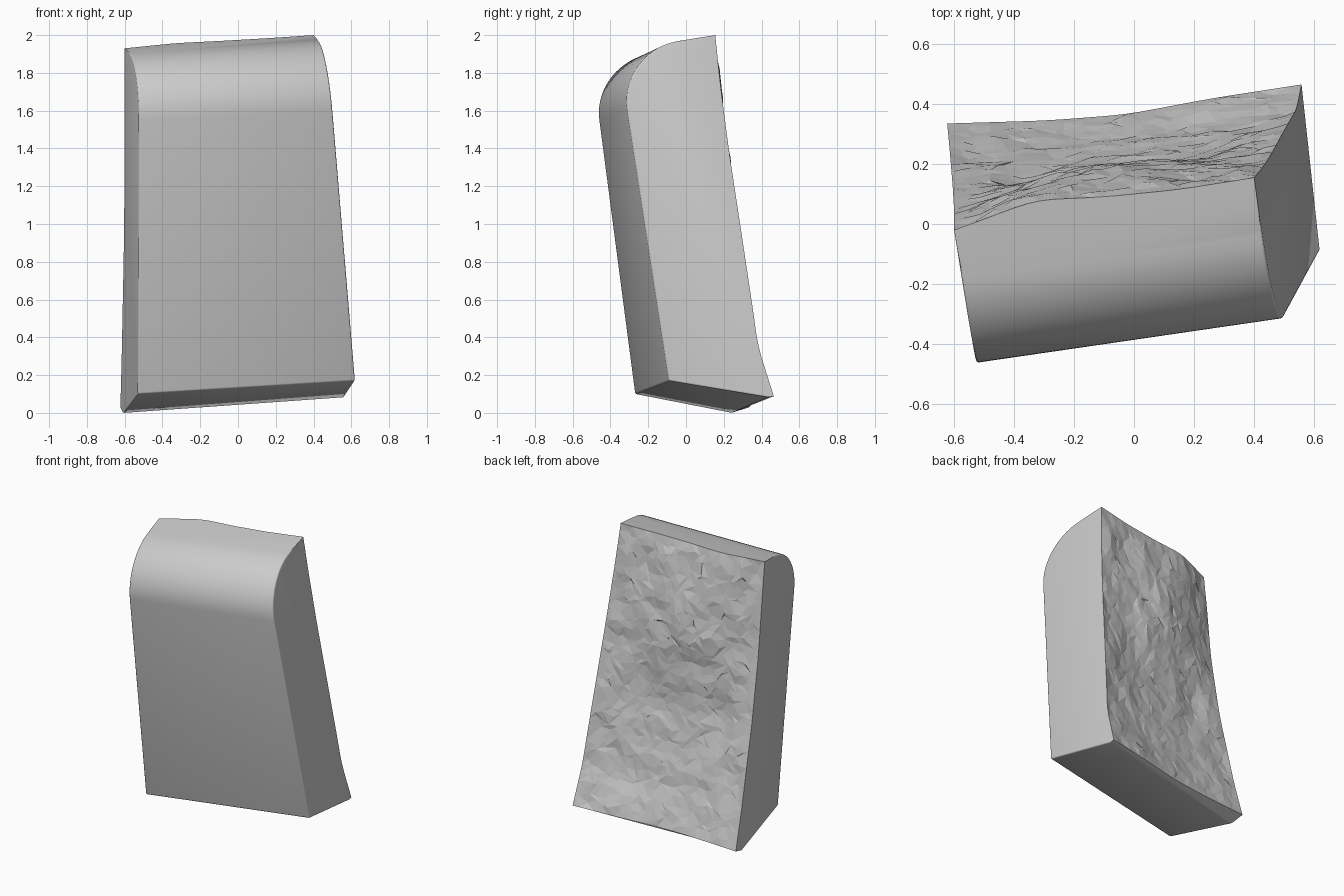
import bpy, bmesh, math, random
from mathutils import Vector, noise

if "Cube" in bpy.data.objects:
    bpy.data.objects.remove(bpy.data.objects["Cube"])

random.seed(4)
COLS, ROWS, ARC = 24, 36, 14

# the two flat side planes: x as a function of y and z
def left_x(y, z):
    return -0.570 - 0.156 * y - 0.017 * z

def right_x(y, z):
    return 0.626 - 0.126 * y - 0.103 * z

def lerp(a, b, t):
    return a + (b - a) * t

def sample(keys, vals, t):
    for i in range(len(keys) - 1):
        if t <= keys[i + 1]:
            return lerp(vals[i], vals[i + 1], (t - keys[i]) / (keys[i + 1] - keys[i]))
    return vals[-1]

def smooth_sample(keys, vals, t, r=0.06):
    # averaged lookup, exact at both ends
    r = min(r, t, 1 - t)
    return sum(sample(keys, vals, t + r * k / 3) for k in range(-3, 4)) / 7

# depth (y) of the broken back, from top to bottom, at five places across
T_KEYS = [0, .13, .33, .57, .78, .86, 1]
U_KEYS = [0, .28, .5, .75, 1]
BACK = [
    [-.02, .01, .05, .13, .225, .26, .335],
    [.08, .12, .15, .14, .23, .27, .345],
    [.09, .16, .21, .19, .26, .295, .365],
    [.115, .16, .20, .225, .29, .33, .42],
    [.155, .18, .23, .30, .36, .38, .465],
]

# side outline: lip, bottom front, rounded shoulder
def outline(lip, foot, start, corner, top, frac, plane):
    a, c = Vector(start), Vector(corner)
    b = c.lerp(Vector(top), frac)
    pts = [Vector(lip), Vector(foot)]
    for i in range(ARC + 1):
        t = math.pi / 2 * i / ARC
        pts.append(c + (a - c) * (1 - math.sin(t)) + (b - c) * (1 - math.cos(t)))
    return [Vector((plane(p.x, p.y), p.x, p.y)) for p in pts]

left = outline((.24, 0), (-.27, .10), (-.46, 1.55), (-.50, 1.85), (-.02, 1.93), .66, left_x)
right = outline((.435, .083), (-.09, .17), (-.31, 1.60), (-.36, 1.918), (.155, 2.0), .62, right_x)

bm = bmesh.new()
lv = [bm.verts.new(p) for p in left]
rv = [bm.verts.new(p) for p in right]

# broken back grid
grid = []
for j in range(ROWS + 1):
    row = []
    for i in range(COLS + 1):
        u, t = i / COLS, j / ROWS
        inner = 0 < i < COLS and 0 < j < ROWS
        if inner:
            u += random.uniform(-.4, .4) / COLS
            t += random.uniform(-.4, .4) / ROWS
        y = smooth_sample(U_KEYS, [smooth_sample(T_KEYS, c, t, .04) for c in BACK], u)
        z = lerp(lerp(1.93, 2.0, u), lerp(.03, .088, u), t)
        if inner:
            y += .016 * noise.noise(Vector((u * 7, t * 11, 2))) + random.uniform(-.004, .004)
        if j == 0:
            z += .16 * (y - lerp(-.02, .155, u))   # stay on the top plane
        row.append(bm.verts.new((lerp(left_x(y, z), right_x(y, z), u), y, z)))
    grid.append(row)
back_faces = []
for j in range(ROWS):
    for i in range(COLS):
        a, b = grid[j][i], grid[j][i + 1]
        d, c = grid[j + 1][i], grid[j + 1][i + 1]
        tris = ((a, b, c), (a, c, d)) if random.random() < .5 else ((a, b, d), (b, c, d))
        back_faces += [bm.faces.new(t) for t in tris]

# bottom, front and rounded shoulder
for k in range(len(lv) - 1):
    bm.faces.new((lv[k], rv[k], rv[k + 1], lv[k + 1]))
# top, lip and the two sides
bm.faces.new([lv[-1], rv[-1]] + grid[0][::-1])
bm.faces.new([rv[0], lv[0]] + grid[-1])
bm.faces.new(lv + [r[0] for r in grid])
bm.faces.new(rv + [r[-1] for r in grid])
bmesh.ops.recalc_face_normals(bm, faces=bm.faces)

# softened front and bottom edges
pairs = [(s[k], s[k + 1]) for s in (lv, rv) for k in range(len(s) - 1)] + [(lv[1], rv[1])]
edges = [bm.edges.get(p) for p in pairs]
bmesh.ops.bevel(bm, geom=edges, offset=.012, segments=3, profile=.5, affect='EDGES', clamp_overlap=True)

# smooth body, faceted back
rough = {f for f in back_faces if f.is_valid}
for f in bm.faces:
    f.smooth = f not in rough
for e in bm.edges:
    e.smooth = e.calc_face_angle(0) < math.radians(32)

mesh = bpy.data.meshes.new("broken_slab")
bm.to_mesh(mesh)
bm.free()
slab = bpy.data.objects.new("broken_slab", mesh)
bpy.context.collection.objects.link(slab)
mat = bpy.data.materials.new("stone_grey")
mat.diffuse_color = (0.6, 0.6, 0.6, 1)
mat.use_nodes = True
mat.node_tree.nodes["Principled BSDF"].inputs["Base Color"].default_value = mat.diffuse_color
mesh.materials.append(mat)
